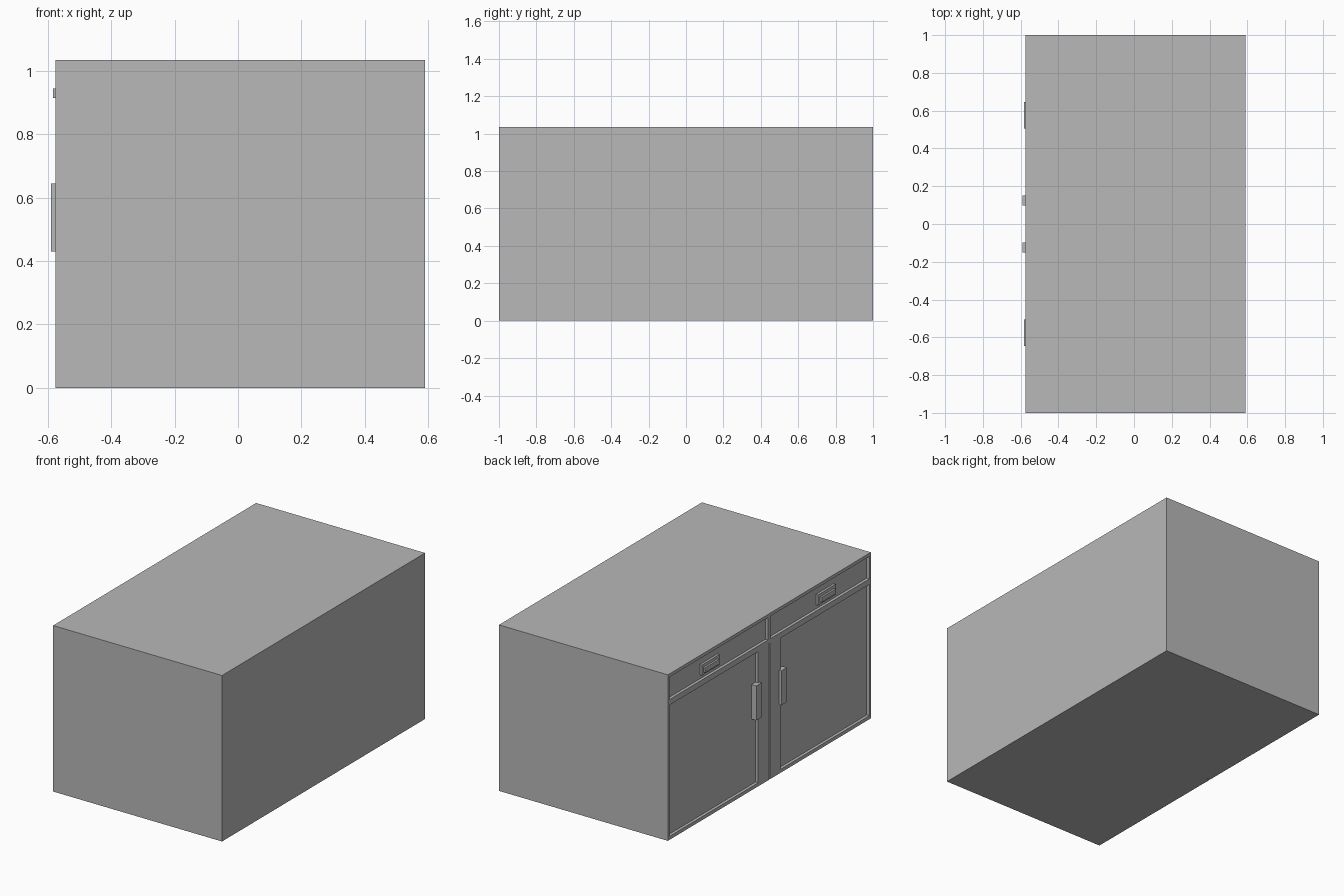
import bpy

cube = bpy.data.objects.get("Cube")
if cube:
    bpy.data.objects.remove(cube, do_unlink=True)

grey = bpy.data.materials.new("light_grey")
grey.use_nodes = True
grey.diffuse_color = (0.48, 0.48, 0.48, 1)
grey.node_tree.nodes["Principled BSDF"].inputs["Base Color"].default_value = (0.48, 0.48, 0.48, 1)

FACE = -0.575    # front plane of the doors and drawers
BACK = 0.59
HEIGHT = 1.035
DEPTH = 0.018    # depth of the panel recesses


def box(name, x, y, z):
    """Axis-aligned box given by its (low, high) spans."""
    spans = (x, y, z)
    bpy.ops.mesh.primitive_cube_add(size=1, location=[sum(s) / 2 for s in spans])
    obj = bpy.context.object
    obj.name = name
    obj.scale = [abs(s[1] - s[0]) for s in spans]
    bpy.ops.object.transform_apply(location=False, rotation=False, scale=True)
    obj.data.materials.append(grey)
    return obj


def mirrored(span, side):
    return tuple(sorted(side * v for v in span))


cabinet = box("cabinet_body", (FACE, BACK), (-1, 1), (0, HEIGHT))


def carve(name, y, z):
    """Cut a shallow recess into the cabinet face."""
    cutter = box(name, (FACE - 0.1, FACE + DEPTH), y, z)
    cutter.hide_render = True
    cutter.hide_viewport = True
    cutter.display_type = "WIRE"
    mod = cabinet.modifiers.new(name, "BOOLEAN")
    mod.operation = "DIFFERENCE"
    mod.solver = "EXACT"
    mod.object = cutter
    return cutter


cutters = []
for label, side in (("first", 1), ("second", -1)):
    # Drawer and door recesses, and the gap between the doors
    cutters.append(carve(label + "_drawer_cutter", mirrored((0.012, 0.985), side), (0.875, 1.015)))
    cutters.append(carve(label + "_door_cutter", mirrored((0.11, 0.985), side), (0.022, 0.84)))

    # Drawer pull: backing plate with a raised bar
    box(label + "_drawer_pull_plate", (FACE + 0.004, FACE + DEPTH + 0.004),
        mirrored((0.485, 0.66), side), (0.9, 0.965))
    box(label + "_drawer_pull_bar", (FACE - 0.008, FACE + DEPTH),
        mirrored((0.505, 0.645), side), (0.915, 0.945))

    # Door handle straddling the inner edge of the door
    box(label + "_door_handle", (FACE - 0.015, FACE + DEPTH + 0.004),
        mirrored((0.097, 0.15), side), (0.43, 0.645))
cutters.append(carve("centre_gap_cutter", (-0.004, 0.004), (-0.1, 0.85)))

# Apply the cuts and drop the cutters
bpy.context.view_layer.objects.active = cabinet
for mod in list(cabinet.modifiers):
    bpy.ops.object.modifier_apply(modifier=mod.name)
for cutter in cutters:
    bpy.data.objects.remove(cutter, do_unlink=True)
